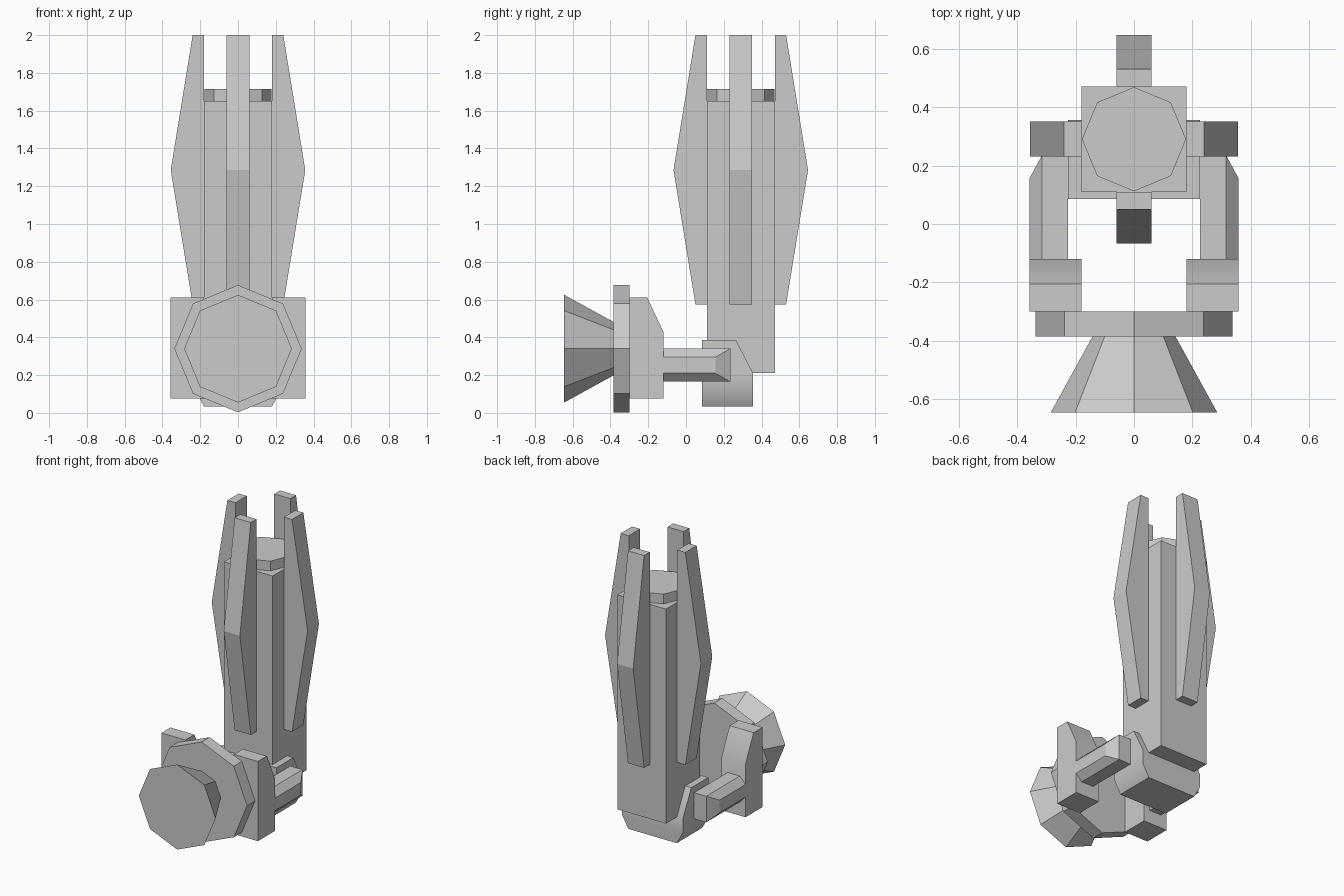
import bpy, bmesh
from math import cos, sin, pi, radians
from mathutils import Matrix

cube = bpy.data.objects.get("Cube")
if cube:
    bpy.data.objects.remove(cube)

grey = bpy.data.materials.new("plain_grey")
grey.use_nodes = True
colour = (0.6, 0.6, 0.6, 1)
grey.diffuse_color = colour
grey.node_tree.nodes["Principled BSDF"].inputs["Base Color"].default_value = colour


def loft(name, rings, smooth=False, matrix=None):
    """Closed solid through matching rings of points."""
    bm = bmesh.new()
    loops = [[bm.verts.new(p) for p in ring] for ring in rings]
    for a, b in zip(loops, loops[1:]):
        for i in range(len(a)):
            j = (i + 1) % len(a)
            bm.faces.new((a[i], a[j], b[j], b[i]))
    bm.faces.new(loops[0])
    bm.faces.new(loops[-1])
    if matrix:
        bm.transform(matrix)
    bmesh.ops.recalc_face_normals(bm, faces=bm.faces)
    mesh = bpy.data.meshes.new(name)
    bm.to_mesh(mesh)
    bm.free()
    mesh.materials.append(grey)
    obj = bpy.data.objects.new(name, mesh)
    bpy.context.collection.objects.link(obj)
    if smooth:
        bpy.ops.object.select_all(action='DESELECT')
        obj.select_set(True)
        bpy.context.view_layer.objects.active = obj
        bpy.ops.object.shade_smooth_by_angle(angle=radians(32))
    return obj


def rect_z(z, x, y0, y1):
    return [(-x, y0, z), (x, y0, z), (x, y1, z), (-x, y1, z)]


def rect_x(x, y0, y1, z0, z1):
    return [(x, y0, z0), (x, y1, z0), (x, y1, z1), (x, y0, z1)]


def octagon(r):
    return [(r * cos(i * pi / 4), r * sin(i * pi / 4)) for i in range(8)]


TOWER_Y, DISH_Z = 0.29, 0.34

# Tower and its cap
loft("tower", [rect_z(z, 0.18, 0.11, 0.47) for z in (0.21, 1.65)])
loft("tower_cap", [[(x, TOWER_Y + y, z) for x, y in octagon(0.178)]
                   for z in (1.65, 1.715)])

# Four fins around the tower
fin = [(0.18, 0.575), (0.24, 0.575), (0.356, 1.285), (0.24, 2), (0.18, 2)]
for i, side in enumerate(("right", "back", "left", "front")):
    turn = Matrix.Translation((0, TOWER_Y, 0)) @ Matrix.Rotation(i * pi / 2, 4, 'Z')
    loft("fin_" + side, [[(r, w, z) for r, z in fin] for w in (-0.06, 0.06)],
         matrix=turn)

# Base block, tapered at the bottom and sloped at the upper back
loft("base_block", [rect_z(0.035, 0.18, 0.085, 0.355),
                    rect_z(0.115, 0.225, 0.085, 0.355),
                    rect_z(0.21, 0.225, 0.085, 0.355),
                    rect_z(0.385, 0.225, 0.085, 0.265)], smooth=True)

# Arms and brackets, one on each side
bracket = [(-0.30, 0.075), (-0.12, 0.075), (-0.12, 0.43), (-0.205, 0.61), (-0.30, 0.61)]
for side, s in (("left", 1), ("right", -1)):
    loft("arm_" + side, [rect_x(s * 0.225, -0.13, 0.235, 0.165, 0.34),
                         rect_x(s * 0.315, -0.13, 0.235, 0.165, 0.34),
                         rect_x(s * 0.358, -0.13, 0.155, 0.21, 0.295)])
    loft("bracket_" + side, [[(s * x, y, z) for y, z in bracket]
                             for x in (0.18, 0.358)], smooth=True)

# Eight-sided plate and flared horn at the front
for name, ends in (("dish_plate", ((-0.30, 0.337), (-0.385, 0.337))),
                   ("dish_horn", ((-0.385, 0.142), (-0.645, 0.285)))):
    loft(name, [[(x, y, DISH_Z + z) for x, z in octagon(r)] for y, r in ends])
